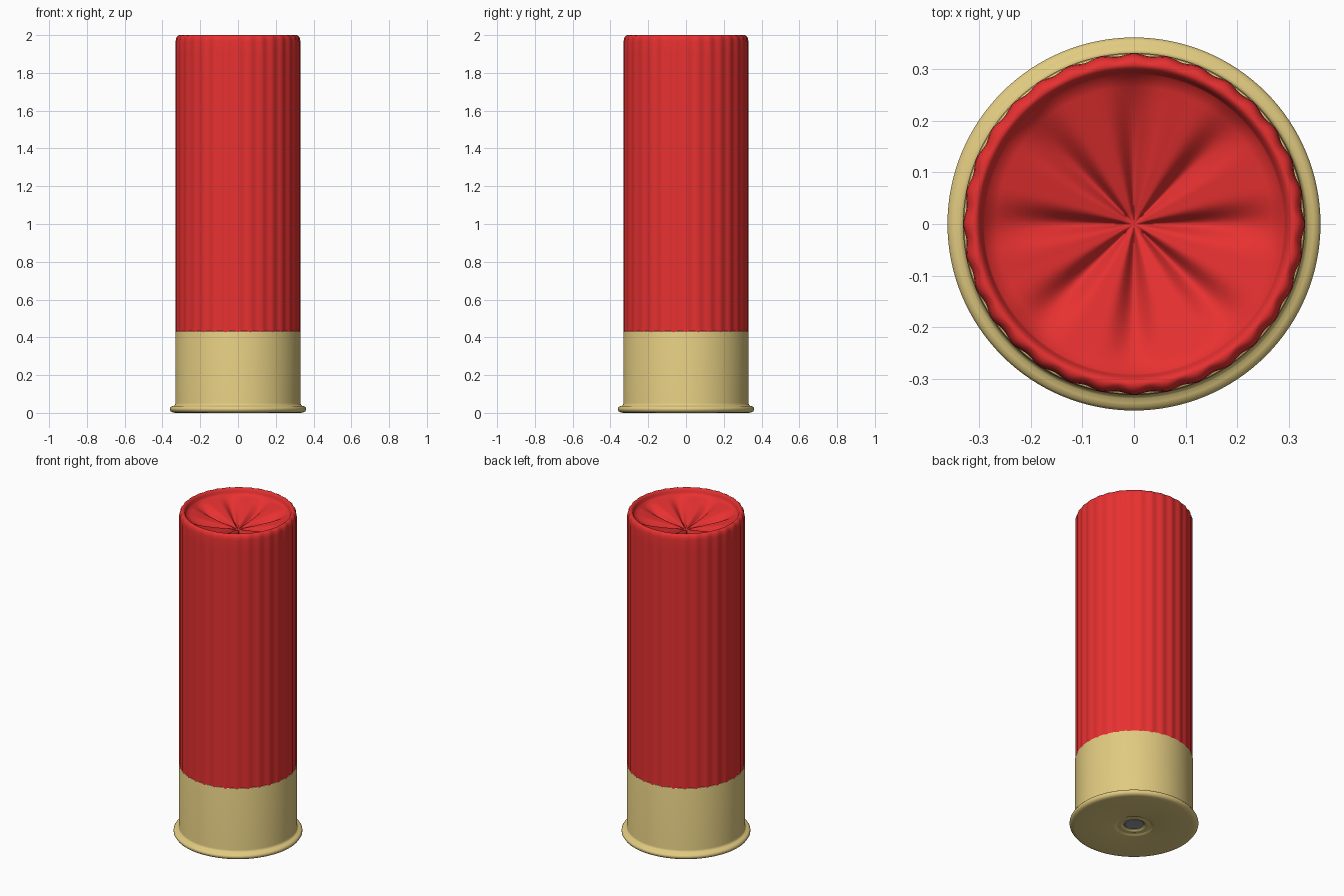
import bpy, bmesh, math

if "Cube" in bpy.data.objects:
    bpy.data.objects.remove(bpy.data.objects["Cube"])

SEG = 256
FOLDS, RIBS = 8, 32


def material(name, color):
    m = bpy.data.materials.new(name)
    m.diffuse_color = (*color, 1)
    m.use_nodes = True
    m.node_tree.nodes["Principled BSDF"].inputs["Base Color"].default_value = m.diffuse_color
    return m


def lathe(name, profile, mat, seg=SEG, shape=None, angle=40):
    """Spin (r, z) points; r = 0 becomes a single pole. shape(i, a, r, z) can alter each point."""
    bm = bmesh.new()
    rings = []
    for i, (r, z) in enumerate(profile):
        if r == 0:
            rings.append([bm.verts.new((0, 0, z))] * seg)
            continue
        ring = []
        for k in range(seg):
            a = math.tau * k / seg
            rr, zz = shape(i, a, r, z) if shape else (r, z)
            ring.append(bm.verts.new((rr * math.cos(a), rr * math.sin(a), zz)))
        rings.append(ring)
    for lo, hi in zip(rings, rings[1:]):
        for k in range(seg):
            n = (k + 1) % seg
            quad = [lo[k], lo[n], hi[n], hi[k]]
            bm.faces.new(list(dict.fromkeys(quad)))
    bmesh.ops.recalc_face_normals(bm, faces=bm.faces)
    me = bpy.data.meshes.new(name)
    bm.to_mesh(me)
    bm.free()
    ob = bpy.data.objects.new(name, me)
    bpy.context.collection.objects.link(ob)
    me.materials.append(mat)
    bpy.ops.object.select_all(action='DESELECT')
    bpy.context.view_layer.objects.active = ob
    ob.select_set(True)
    bpy.ops.object.shade_smooth_by_angle(angle=math.radians(angle))
    return ob


red = material("red_plastic", (0.8, 0.03, 0.03))
brass = material("brass", (0.76, 0.6, 0.22))
steel = material("primer_metal", (0.3, 0.32, 0.36))

# Brass head: primer pocket, rim, cup wall and rolled lip
lathe("brass_head", [
    (0.0, 0.03), (0.058, 0.03), (0.058, 0.012), (0.064, 0.006), (0.08, 0.004),
    (0.092, 0.008), (0.1, 0.006), (0.106, 0.002), (0.115, 0.0),
    (0.33, 0.0), (0.345, 0.002), (0.355, 0.007), (0.361, 0.016), (0.361, 0.024),
    (0.356, 0.032), (0.347, 0.036), (0.338, 0.038), (0.333, 0.043), (0.331, 0.052),
    (0.331, 0.425), (0.329, 0.432), (0.324, 0.435), (0.315, 0.435)], brass, 128)

# Primer: shallow domed cap in the pocket
lathe("primer", [(0.0, 0.012), (0.025, 0.011), (0.044, 0.009), (0.052, 0.011),
                 (0.055, 0.016), (0.055, 0.03)], steel, 64)

# Ribbed hull with a rolled mouth and folded star crimp
wall = [(0.31, 0.4), (0.328, 0.4), (0.328, 0.7), (0.328, 1.0), (0.328, 1.3), (0.328, 1.6),
        (0.328, 1.9), (0.328, 1.965), (0.326, 1.98), (0.322, 1.991),
        (0.315, 1.998), (0.308, 2.0), (0.302, 1.997), (0.297, 1.988), (0.293, 1.976)]
crimp = [(0.29 * (1 - t / 12), 1.968 - 0.085 * t / 12) for t in range(13)]
crimp[-1] = (0.0, 1.88)


def hull_shape(i, a, r, z):
    if 0 < i < 11:
        r += 0.0025 * math.cos(RIBS * a)
    if i >= len(wall):
        t = r / 0.29
        groove = abs(math.cos(FOLDS * a / 2)) ** 5
        z -= 0.03 * groove * math.sin(math.pi * t) ** 0.8
    return r, z


lathe("hull", wall + crimp, red, SEG, hull_shape, 60)
